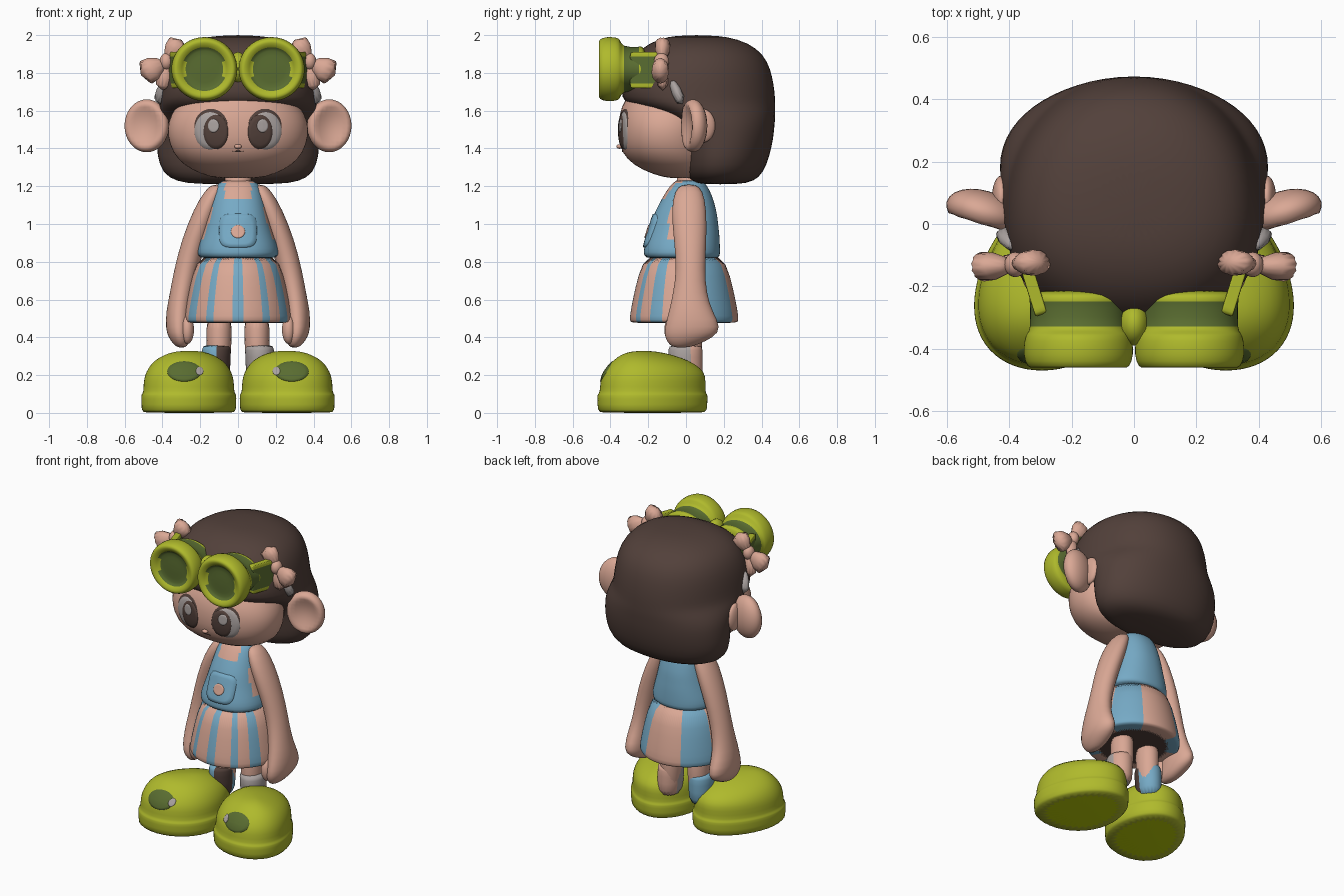
import bpy, bmesh, math
from mathutils import Vector, Matrix
from mathutils.bvhtree import BVHTree

cube = bpy.data.objects.get("Cube")
if cube:
    bpy.data.objects.remove(cube, do_unlink=True)


def material(name, *rgb):
    m = bpy.data.materials.new(name)
    m.use_nodes = True
    m.diffuse_color = (*rgb, 1)
    m.node_tree.nodes["Principled BSDF"].inputs["Base Color"].default_value = (*rgb, 1)
    return m


SKIN = material("skin", .70, .39, .30)
HAIR = material("brown", .085, .052, .043)
BLUE = material("blue", .18, .40, .56)
LIME = material("lime", .43, .49, .025)
SOLE = material("bright lime", .50, .62, .002)
GREEN = material("dark green", .10, .15, .03)
GREY = material("grey", .40, .36, .35)


def finish(name, bm, mats, rule=None, subsurf=1):
    """Turn a bmesh into a smooth shaded object, colouring faces by a rule."""
    bmesh.ops.recalc_face_normals(bm, faces=bm.faces)
    for f in bm.faces:
        f.smooth = True
        if rule:
            f.material_index = int(rule(f.calc_center_median()))
    mesh = bpy.data.meshes.new(name)
    bm.to_mesh(mesh)
    bm.free()
    for m in mats:
        mesh.materials.append(m)
    ob = bpy.data.objects.new(name, mesh)
    bpy.context.collection.objects.link(ob)
    if subsurf:
        mod = ob.modifiers.new("smooth", "SUBSURF")
        mod.levels = mod.render_levels = subsurf
    return ob


def mirror(ob):
    """Name the part for the left side and add its right-hand twin."""
    twin = ob.copy()
    twin.data = ob.data.copy()
    twin.data.transform(Matrix.Scale(-1, 4, (1, 0, 0)))
    twin.data.flip_normals()
    twin.name = "right_" + ob.name
    ob.name = "left_" + ob.name
    bpy.context.collection.objects.link(twin)
    return twin


def skin_rings(bm, rings, caps=True):
    for a, b in zip(rings, rings[1:]):
        for i in range(len(a)):
            j = (i + 1) % len(a)
            bm.faces.new((a[i], a[j], b[j], b[i]))
    if caps:
        bm.faces.new(rings[0])
        bm.faces.new(rings[-1])


def loft(name, rows, mats, rule=None, n=28, power=2, taper=0, shear=0):
    """Stack oval rings; each row is height, half width, front y, back y, centre x."""
    bm = bmesh.new()
    rings = []
    for z, rx, front, back, *cx in rows:
        ring = []
        for i in range(n):
            a = math.tau * i / n
            c, s = [math.copysign(abs(t) ** (2 / power), t) for t in (math.cos(a), math.sin(a))]
            x = (cx[0] if cx else 0) + rx * c * (1 - taper * s) - shear * s
            ring.append(bm.verts.new((x, (front + back) / 2 + (back - front) / 2 * s, z)))
        rings.append(ring)
    skin_rings(bm, rings)
    return finish(name, bm, mats, rule)


def ball(name, centre, size, mat, tilt=0, dish=0):
    bm = bmesh.new()
    bmesh.ops.create_uvsphere(bm, u_segments=24, v_segments=16, radius=1)
    for v in bm.verts:
        if v.co.y < 0:
            v.co.y += dish * max(0, 1 - (v.co.x ** 2 + v.co.z ** 2) / .7)
    bm.transform(Matrix.Translation(centre) @ Matrix.Rotation(tilt, 4, "Z") @ Matrix.Diagonal((*size, 1)))
    return finish(name, bm, [mat], subsurf=0)


def cone(name, start, end, r1, r2, mat=SKIN):
    """Flaring, slightly flattened ribbon loop."""
    start, end = Vector(start), Vector(end)
    d = end - start
    bm = bmesh.new()
    bmesh.ops.create_cone(bm, cap_ends=True, segments=12, radius1=r1, radius2=r2, depth=d.length)
    squash = Matrix.Diagonal((1, .7, 1, 1))
    bm.transform(Matrix.Translation((start + end) / 2) @ squash @ d.to_track_quat("Z", "Y").to_matrix().to_4x4())
    return finish(name, bm, [mat])


def decal(name, target, x, z, rx, rz, mat, lift=.004, power=2):
    """Thin plate laid on the front of a part."""
    graph = bpy.context.evaluated_depsgraph_get()
    tree = BVHTree.FromObject(target, graph)
    bm = bmesh.new()
    rings = []
    for k in (1, .97, .75, .5, .25, .02):
        ring = []
        for i in range(28):
            a = math.tau * i / 28
            c, s = [math.copysign(abs(t) ** (2 / power), t) for t in (math.cos(a), math.sin(a))]
            p = Vector((x + rx * k * c, -2, z + rz * k * s))
            hit = tree.ray_cast(p, Vector((0, 1, 0)))[0]
            p.y = (hit.y if hit else -.2) - (0 if k == 1 else lift)
            ring.append(bm.verts.new(p))
        rings.append(ring)
    skin_rings(bm, rings, caps=False)
    bm.faces.new(rings[-1])
    ob = finish(name, bm, [mat], subsurf=0)
    if sum(p.normal.y for p in ob.data.polygons) > 0:
        ob.data.flip_normals()
    return ob


# Head: face, bobbed hair with an overhanging fringe, neck
face = loft("face", [(1.24, .10, -.08, .1), (1.26, .19, -.17, .15), (1.31, .29, -.28, .15),
                     (1.38, .35, -.345, .15), (1.46, .375, -.36, .15), (1.54, .375, -.36, .15),
                     (1.62, .335, -.345, .15), (1.70, .26, -.30, .15), (1.76, .2, -.22, .15)], [SKIN], power=2.15)
loft("hair", [(1.21, .22, .08, .28), (1.225, .33, .03, .36), (1.27, .40, -.01, .41), (1.36, .43, -.02, .445),
              (1.46, .43, -.03, .465), (1.52, .43, -.06, .47), (1.57, .425, -.14, .475), (1.61, .42, -.25, .475),
              (1.645, .415, -.335, .475), (1.70, .41, -.345, .472), (1.78, .40, -.335, .46), (1.86, .375, -.295, .435),
              (1.93, .325, -.24, .38), (1.98, .23, -.15, .28), (2, .09, -.04, .15)], [HAIR], power=2.2, taper=.09)
loft("neck", [(1.1, .08, -.06, .09), (1.2, .07, -.05, .08), (1.3, .07, -.05, .08)], [SKIN])
ball("nose", (0, -.352, 1.41), (.02, .016, .012), SKIN)
mirror(ball("ear", (.483, .037, 1.52), (.122, .07, .14), SKIN, .3, .85))
mirror(ball("ear_root", (.425, .085, 1.52), (.03, .07, .09), SKIN))

# Eyes and mouth
mirror(decal("eyelash", face, .143, 1.52, .088, .09, HAIR, .002))
mirror(decal("eye_white", face, .147, 1.494, .084, .1, GREY, .004))
mirror(decal("iris", face, .118, 1.488, .066, .092, HAIR, .006))
mirror(decal("eye_shine", face, .13, 1.52, .03, .036, GREY, .008))
decal("mouth", face, 0, 1.385, .03, .003, HAIR, .003)

# Goggles: lathed rims with lenses, flattened cups behind, bridge and strap
profile = [(.09, -.21), (.15, -.222), (.158, -.235), (.158, -.25), (.155, -.253), (.155, -.343), (.165, -.347),
           (.174, -.37), (.178, -.42), (.165, -.46), (.145, -.462), (.116, -.445), (.111, -.43),
           (.04, -.435), (.005, -.435)]
bm = bmesh.new()
rings = []
for r, y in profile:
    turn = [math.tau * i / 32 for i in range(32)]
    tall = .76 if y > -.345 else .97
    rings.append([bm.verts.new((.178 + r * math.cos(a), y, 1.82 + r * tall * math.sin(a))) for a in turn])
skin_rings(bm, rings)


def goggle_rule(p):
    radius = math.hypot(p.x - .178, p.z - 1.82)
    return radius < .1125 and p.y < -.42 or -.344 < p.y < -.2505


mirror(finish("goggle_cup", bm, [LIME, GREEN], goggle_rule))
ball("goggle_bridge", (0, -.32, 1.83), (.05, .07, .08), LIME)
bm = bmesh.new()
bmesh.ops.create_cube(bm, size=1)
bmesh.ops.subdivide_edges(bm, edges=bm.edges[:], cuts=7, use_grid_fill=True)
bm.transform(Matrix.Translation((.325, -.20, 1.815)) @ Matrix.Rotation(-.3, 4, "Z")
             @ Matrix.Diagonal((.04, .19, .19, 1)))
mirror(finish("goggle_strap", bm, [GREEN, LIME], lambda p: abs(p.z - 1.815) > .07))

# Hair bows
knot = (.38, -.13, 1.86)
mirror(ball("bow_knot", knot, (.035, .04, .045), SKIN))
mirror(cone("bow_upper_loop", knot, (.295, -.12, 1.98), .03, .095))
mirror(cone("bow_outer_loop", knot, (.52, -.14, 1.785), .03, .11))
mirror(cone("bow_tail", knot, (.40, -.12, 1.70), .03, .06))
mirror(cone("bow_ribbon", (.375, -.1, 1.77), (.42, 0, 1.63), .03, .05, GREY))


# Dungaree top with an open neckline and armholes
def bare(p):
    neckline = p.z > 1.13 and abs(p.x) < .075 and p.y < .02
    armhole = .92 < p.z < 1.17 and abs(p.x) > .134 + max(0, 1.05 - p.z) * .4
    return neckline or armhole


torso = loft("dungaree_top", [(.815, .19, -.2, .17), (.83, .215, -.225, .18), (.87, .213, -.223, .18),
                              (.92, .197, -.21, .178), (.96, .184, -.197, .175), (1, .173, -.185, .17),
                              (1.05, .16, -.17, .165), (1.09, .15, -.15, .155), (1.13, .14, -.13, .145),
                              (1.18, .125, -.10, .125), (1.22, .105, -.07, .1), (1.235, .06, -.04, .07)],
             [BLUE, SKIN], bare, n=60, power=2.2)
decal("pocket", torso, 0, .965, .1, .09, BLUE, .009, 4)
decal("pocket_patch", torso, 0, .96, .038, .035, SKIN, .014)


# Striped skirt, dark underneath
def stripe(p):
    if p.z < .477:
        return 2
    a = math.degrees(abs(math.atan2(p.x, -p.y - .01)))
    return a < 6 or 27 < a < 36 or 51 < a < 66 or 111 < a < 153


loft("skirt", [(.475, .26, -.27, .25), (.48, .285, -.295, .275), (.5, .29, -.3, .28), (.6, .272, -.282, .262),
               (.72, .245, -.255, .235), (.86, .2, -.21, .19)], [SKIN, BLUE, HAIR], stripe, n=120)

# Arms with mitten hands
mirror(loft("arm", [(1.21, .025, -.02, .05, .11), (1.18, .05, -.06, .09, .125), (1.08, .065, -.08, .11, .17),
                    (.92, .068, -.065, .11, .23), (.76, .064, -.05, .10, .275), (.63, .062, -.07, .11, .30),
                    (.54, .068, -.09, .14, .313), (.45, .07, -.115, .19, .315), (.40, .06, -.115, .15, .31),
                    (.36, .04, -.09, .06, .30), (.345, .015, -.06, .01, .30)], [SKIN], n=20))
mirror(ball("thumb", (.268, -.07, .44), (.035, .045, .075), SKIN))

# Legs and socks, the right sock patched in blue and brown
mirror(loft("leg", [(.15, .06, -.07, .08, .105), (.35, .065, -.07, .085, .1), (.55, .075, -.08, .09, .1)], [SKIN], n=20))
sock = loft("sock", [(.14, .075, -.09, .09, .12), (.25, .075, -.09, .09, .115), (.345, .08, -.1, .09, .115),
                     (.36, .07, -.08, .08, .11)], [GREY, BLUE, HAIR, SKIN], n=20)
for poly in mirror(sock).data.polygons:
    poly.material_index = 2 if poly.center.y < 0 and poly.center.x > -.115 else 1
for poly in sock.data.polygons:
    poly.material_index = 3 if poly.center.y > .03 else 0

# Chunky shoes with a welted sole and toe spots
shoe = loft("shoe", [(0, .235, -.455, .1), (.005, .245, -.468, .112), (.085, .248, -.472, .116), (.1, .245, -.468, .113),
                     (.106, .235, -.457, .103), (.17, .235, -.455, .105), (.215, .222, -.44, .1), (.26, .195, -.405, .05),
                     (.295, .15, -.365, -.03), (.32, .09, -.32, -.12), (.328, .03, -.26, -.19)],
            [LIME, SOLE], lambda p: p.z < .002, n=36, power=2.05, taper=.14, shear=.04)
shoe.data.transform(Matrix.Translation((.255, 0, 0)))
mirror(decal("toe_spot", shoe, .285, .22, .09, .054, GREEN))
mirror(decal("toe_dot", shoe, .203, .222, .02, .022, GREY, .007))
mirror(shoe)
